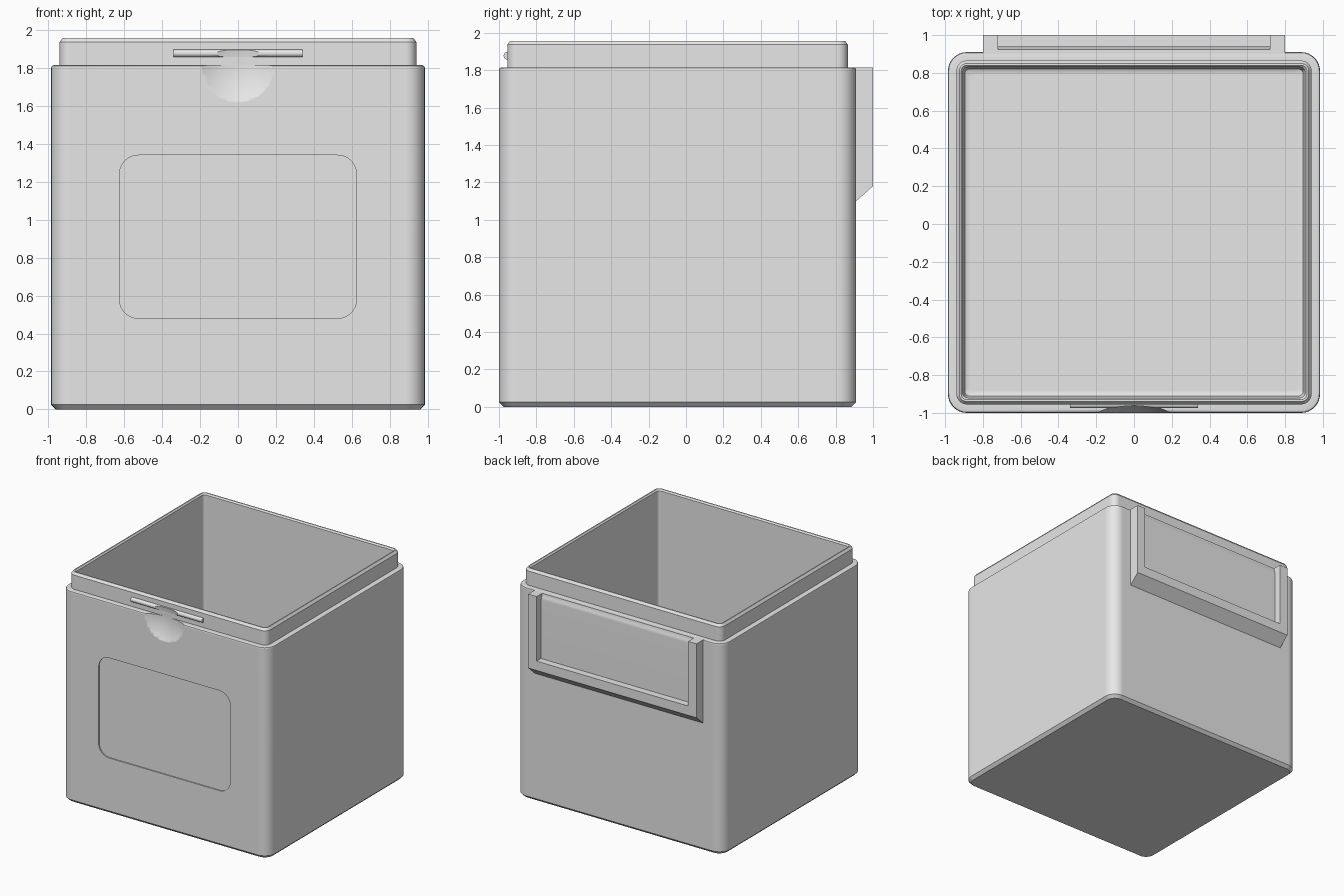
import bpy, bmesh
from math import sin, cos, pi
from mathutils import Vector

cube = bpy.data.objects.get("Cube")
if cube:
    bpy.data.objects.remove(cube, do_unlink=True)

grey = bpy.data.materials.new("light grey plastic")
grey.use_nodes = True
grey.diffuse_color = (0.8, 0.8, 0.8, 1)
grey.node_tree.nodes["Principled BSDF"].inputs["Base Color"].default_value = (0.8, 0.8, 0.8, 1)

MID_Y = -0.045                      # middle of the box, the label holder sticks out behind
HALF_X, HALF_Y, CORNER = 0.985, 0.955, 0.1
SHOULDER = 1.815


def rounded_rect(hx, hy, r, steps=8):
    """Outline of a rounded rectangle, counter-clockwise."""
    pts = []
    for i, (sx, sy) in enumerate([(1, 1), (-1, 1), (-1, -1), (1, -1)]):
        for k in range(steps + 1):
            a = (i + k / steps) * pi / 2
            pts.append((sx * (hx - r) + r * cos(a), sy * (hy - r) + r * sin(a)))
    return pts


def loft(name, loops):
    """Skin a stack of equal loops and cap both ends."""
    bm = bmesh.new()
    rings = [[bm.verts.new(p) for p in loop] for loop in loops]
    n = len(rings[0])
    for low, high in zip(rings, rings[1:]):
        for i in range(n):
            j = (i + 1) % n
            bm.faces.new((low[i], low[j], high[j], high[i]))
    bm.faces.new(rings[0][::-1])
    bm.faces.new(rings[-1])
    bmesh.ops.recalc_face_normals(bm, faces=bm.faces)
    return finish(name, bm)


def finish(name, bm):
    mesh = bpy.data.meshes.new(name)
    bm.to_mesh(mesh)
    bm.free()
    mesh.materials.append(grey)
    obj = bpy.data.objects.new(name, mesh)
    bpy.context.collection.objects.link(obj)
    return obj


def prism_x(name, profile, half):
    """Extrude a (y, z) profile from -half to +half along x."""
    return loft(name, [[(x, y, z) for y, z in profile] for x in (-half, half)])


def cut(obj, cutter):
    """Subtract a cutter and bake the result."""
    cutter.hide_render = True
    mod = obj.modifiers.new("cut", 'BOOLEAN')
    mod.operation, mod.solver, mod.object = 'DIFFERENCE', 'EXACT', cutter
    bpy.context.view_layer.update()
    graph = bpy.context.evaluated_depsgraph_get()
    mesh = bpy.data.meshes.new_from_object(obj.evaluated_get(graph))
    obj.modifiers.clear()
    obj.data = mesh


# Box shell: (inset, height) from the underside, over the lip, down to the inner floor
section = [(0.025, 0), (0, 0.025), (0, 1.8), (0.004, 1.811), (0.015, SHOULDER),
           (0.045, SHOULDER), (0.045, 1.937), (0.06, 1.957), (0.07, 1.957),
           (0.08, 1.945), (0.08, 0.11), (0.09, 0.075), (0.12, 0.06)]
box = loft("box_body", [
    [(x, y + MID_Y, z) for x, y in
     rounded_rect(HALF_X - d, HALF_Y - d, max(CORNER - d, 0.025))]
    for d, z in section])

# Latch bar on the front of the lip
bar = prism_x("latch_bar", [(-0.955 + 0.02 * cos(k * pi / 10), 1.877 + 0.02 * sin(k * pi / 10))
                            for k in range(20)], 0.34)

# Thumb dent through the top front edge and the bar
bm = bmesh.new()
bmesh.ops.create_uvsphere(bm, u_segments=96, v_segments=64, radius=0.425)
bmesh.ops.translate(bm, verts=bm.verts, vec=Vector((0, -1.378, 1.81)))
dent = finish("thumb_dent_cutter", bm)

# Shallow label panel on the front
panel = loft("front_panel_cutter", [
    [(x, y, z + 0.91) for x, z in rounded_rect(0.625, 0.43, 0.1)] for y in (-1.1, -0.991)])

# Label holder on the back, with a pocket open at the top
holder = prism_x("label_holder", [(0.9, 1.092), (0.91, 1.1), (1, 1.18),
                                  (1, SHOULDER), (0.9, SHOULDER)], 0.8)
pocket = prism_x("pocket_cutter", [(0.94, 1.26), (1.1, 1.26), (1.1, 1.9), (0.925, 1.9),
                                   (0.925, 1.81), (0.93, 1.785), (0.94, 1.765)], 0.72)

cut(box, dent)
cut(box, panel)
cut(bar, dent)
cut(holder, pocket)
for helper in (dent, panel, pocket):
    bpy.data.objects.remove(helper, do_unlink=True)

# Smooth the rounded corners, keep edges sharp and flat sides flat
for obj in (box, bar, holder):
    bpy.ops.object.select_all(action='DESELECT')
    obj.select_set(True)
    bpy.context.view_layer.objects.active = obj
    bpy.ops.object.shade_smooth_by_angle(angle=pi / 6)
    normals = obj.modifiers.new("flat sides", 'WEIGHTED_NORMAL')
    normals.keep_sharp = True
